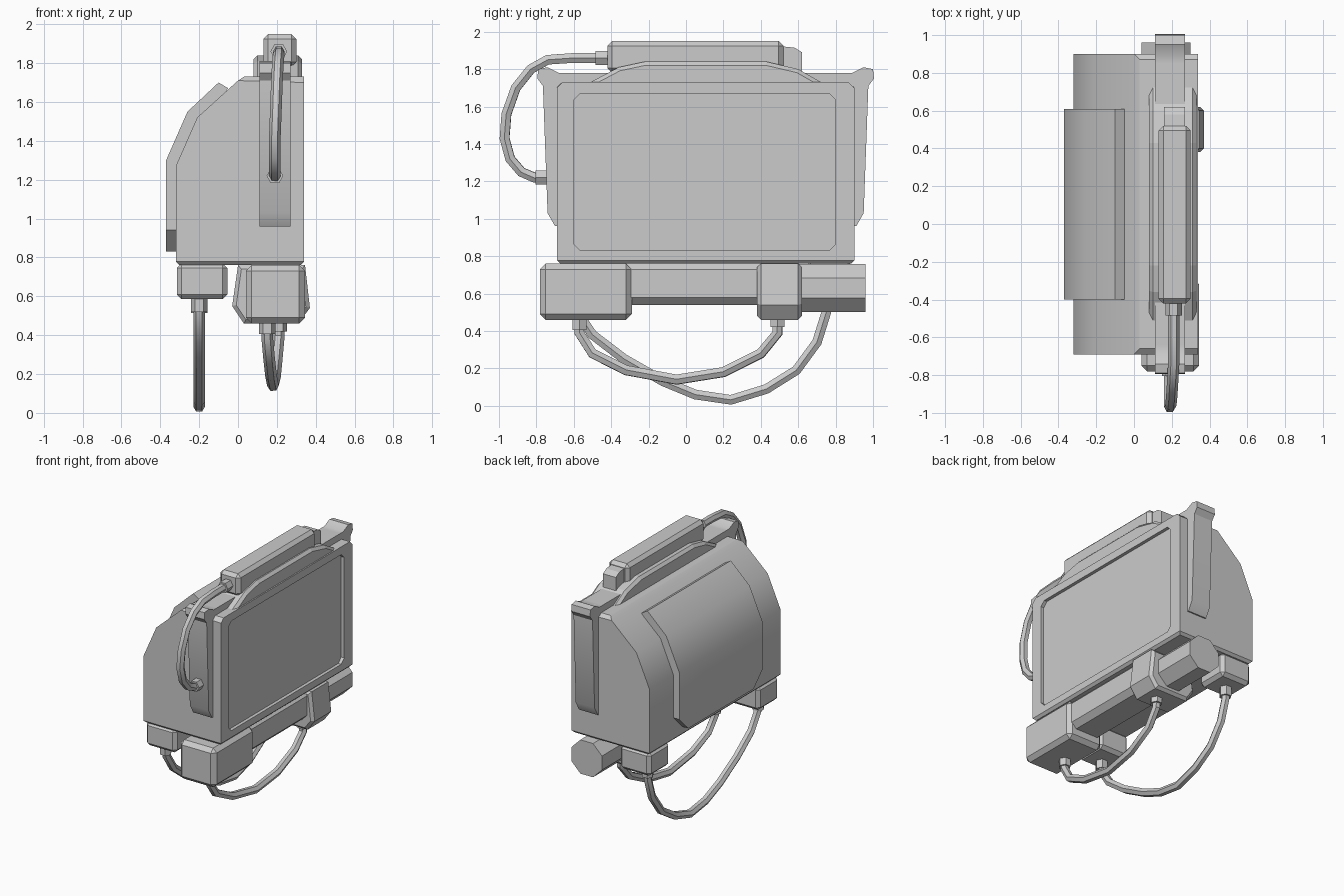
import bpy, bmesh, math
from mathutils import Vector, Matrix

if "Cube" in bpy.data.objects:
    bpy.data.objects.remove(bpy.data.objects["Cube"], do_unlink=True)

grey = bpy.data.materials.new("plain_grey")
grey.use_nodes = True
COLOUR = (0.6, 0.6, 0.6, 1)
grey.diffuse_color = COLOUR
grey.node_tree.nodes["Principled BSDF"].inputs["Base Color"].default_value = COLOUR

MID_Y = 0.105  # centre plane of the casing along y


def finish(name, bm, smooth=None):
    bmesh.ops.recalc_face_normals(bm, faces=bm.faces)
    mesh = bpy.data.meshes.new(name)
    bm.to_mesh(mesh)
    bm.free()
    mesh.materials.append(grey)
    ob = bpy.data.objects.new(name, mesh)
    bpy.context.collection.objects.link(ob)
    if smooth:
        select(ob)
        bpy.ops.object.shade_smooth_by_angle(angle=math.radians(smooth))
    return ob


def select(ob):
    bpy.ops.object.select_all(action='DESELECT')
    ob.select_set(True)
    bpy.context.view_layer.objects.active = ob


def prism(points, axis, lo, hi):
    """Extrude a 2D outline along axis; outline is (x, z) for 'y' and (y, z) for 'x'."""
    bm = bmesh.new()
    place = (lambda p: (p[0], lo, p[1])) if axis == 'y' else (lambda p: (lo, p[0], p[1]))
    face = bm.faces.new([bm.verts.new(place(p)) for p in points])
    new = bmesh.ops.extrude_face_region(bm, geom=[face])["geom"]
    step = Vector((0, hi - lo, 0) if axis == 'y' else (hi - lo, 0, 0))
    bmesh.ops.translate(bm, vec=step, verts=[v for v in new if isinstance(v, bmesh.types.BMVert)])
    bmesh.ops.recalc_face_normals(bm, faces=bm.faces)
    return bm


def chamfer(bm, offset, rule=lambda a, b: True):
    edges = [e for e in bm.edges if rule(e.verts[0].co, e.verts[1].co)]
    bmesh.ops.bevel(bm, geom=edges, offset=offset, segments=1, affect='EDGES')


def block(name, x, y, z, cut=0.0, rule=lambda a, b: True):
    bm = prism([(x[0], z[0]), (x[1], z[0]), (x[1], z[1]), (x[0], z[1])], 'y', *y)
    if cut:
        chamfer(bm, cut, rule)
    return finish(name, bm)


def along(axis):
    return lambda a, b: abs((b - a).normalized()[axis]) > 0.9


def rod(name, start, end, radius, sides):
    a, b = Vector(start), Vector(end)
    turn = (b - a).to_track_quat('Z', 'Y').to_matrix().to_4x4()
    bm = bmesh.new()
    bmesh.ops.create_cone(bm, cap_ends=True, segments=sides, radius1=radius, radius2=radius,
                          depth=(b - a).length,
                          matrix=Matrix.Translation((a + b) / 2) @ turn
                          @ Matrix.Rotation(math.pi / sides, 4, 'Z'))
    return finish(name, bm)


def cable(name, points, radius=0.03):
    curve = bpy.data.curves.new(name, 'CURVE')
    curve.dimensions = '3D'
    curve.bevel_depth = radius
    curve.bevel_resolution = 1
    curve.use_fill_caps = True
    line = curve.splines.new('POLY')
    line.points.add(len(points) - 1)
    for p, co in zip(line.points, points):
        p.co = (*co, 1)
    curve.materials.append(grey)
    ob = bpy.data.objects.new(name, curve)
    bpy.context.collection.objects.link(ob)
    select(ob)
    bpy.ops.object.convert(target='MESH')
    bpy.ops.object.shade_smooth_by_angle(angle=math.radians(35))


# Main casing with a rounded outer side
bm = prism([(-.32, .76), (-.32, 1.27), (-.21, 1.52), (0, 1.71), (.03, 1.73), (.34, 1.73), (.34, .76)],
           'y', -.69, .90)
chamfer(bm, .03, lambda a, b: min(a.z, b.z) > 1.72 and abs(a.x - b.x) > .1)
chamfer(bm, .018, lambda a, b: max(a.z, b.z) < .77)
casing = finish("casing", bm)

# Recessed side panel with clipped corners
bm = prism([(-.60, .83), (.80, .83), (.80, 1.67), (-.60, 1.67)], 'x', .315, .4)
chamfer(bm, .035, along(0))
cutter = finish("panel_cutter", bm)
cutter.hide_render = True
cut = casing.modifiers.new("recess", 'BOOLEAN')
cut.operation = 'DIFFERENCE'
cut.solver = 'EXACT'
cut.object = cutter
select(casing)
bpy.ops.object.modifier_apply(modifier="recess")
bpy.data.objects.remove(cutter, do_unlink=True)
bpy.ops.object.shade_smooth_by_angle(angle=math.radians(30))

# Raised pad following the rounded side
bm = prism([(-.37, .83), (-.37, 1.30), (-.26, 1.55), (-.10, 1.70), (-.05, 1.67),
            (-.18, 1.50), (-.29, 1.26), (-.29, .83)], 'y', -.40, .61)
chamfer(bm, .11, lambda a, b: max(a.z, b.z) < .84 and abs(a.x - b.x) > .05)
finish("curved_pad", bm, 30)

# End brackets and the strap joining them
bracket = [(-.66, .96), (-.70, .96), (-.74, 1.03), (-.765, 1.71), (-.795, 1.75), (-.79, 1.80),
           (-.74, 1.81), (-.68, 1.78), (-.64, 1.78)]
for name, side in (("front_bracket", 1), ("back_bracket", -1)):
    pts = [(MID_Y + side * (y - MID_Y), z) for y, z in bracket]
    finish(name, prism(pts, 'x', .11, .27), 30)
block("top_strap", (.11, .27), (-.67, .88), (1.70, 1.78))

# Top hump
hump = [(-.53, 1.72), (-.36, 1.81), (-.22, 1.84), (.43, 1.84), (.60, 1.80), (.74, 1.72)]
bm = prism(hump, 'x', .08, .33)
chamfer(bm, .02, lambda a, b: abs(a.x - b.x) < .01 and max(a.z, b.z) > 1.75)
finish("top_hump", bm)

# Top unit
block("top_unit", (.13, .30), (-.42, .52), (1.78, 1.95), .025)
finish("top_unit_tail", prism([(.48, 1.78), (.62, 1.78), (.62, 1.89), (.58, 1.915), (.48, 1.925)],
                              'x', .16, .27))

# Underside assembly
block("front_block", (.04, .345), (-.78, -.29), (.46, .76), .03)
block("middle_bar", (.05, .32), (-.32, .42), (.54, .77), .04, along(1))
bm = prism([(0, .76), (-.03, .55), (.03, .46), (.31, .46), (.37, .54), (.345, .76)], 'y', .38, .62)
chamfer(bm, .02, lambda a, b: abs(a.y - b.y) < .01)
finish("back_block", bm)
rod("back_cylinder", (.17, .60, .63), (.17, .96, .63), .14, 8)
for name, y in (("front_foot", (-.68, -.43)), ("back_foot", (.64, .89))):
    block(name, (-.315, -.055), y, (.585, .77), .025)

# Cables with their hexagonal sockets
cable("top_cable", [(.21, -.42, 1.86), (.21, -.60, 1.86), (.21, -.74, 1.85), (.205, -.83, 1.80),
                    (.20, -.91, 1.70), (.195, -.96, 1.56), (.19, -.97, 1.43), (.19, -.94, 1.32),
                    (.19, -.88, 1.25), (.19, -.81, 1.22), (.19, -.73, 1.22)])
cable("near_cable", [(.15, -.57, .48), (.15, -.57, .39), (.16, -.50, .28), (.17, -.32, .19),
                     (.18, -.05, .14), (.19, .20, .18), (.20, .40, .28), (.21, .49, .39), (.21, .49, .48)])
cable("far_cable", [(-.20, -.59, .60), (-.20, -.58, .50), (-.20, -.50, .38), (-.20, -.33, .25),
                    (-.20, -.12, .13), (-.20, .05, .06), (-.20, .24, .032), (-.20, .43, .09),
                    (-.20, .59, .19), (-.20, .70, .34), (-.20, .75, .50), (-.20, .75, .60)])
for name, a, b in (("top_socket", (.21, -.40, 1.86), (.21, -.485, 1.86)),
                   ("bracket_socket", (.19, -.73, 1.22), (.19, -.805, 1.22)),
                   ("front_socket", (.15, -.57, .48), (.15, -.57, .405)),
                   ("back_socket", (.21, .49, .48), (.21, .49, .42)),
                   ("front_foot_socket", (-.20, -.59, .60), (-.20, -.59, .52)),
                   ("back_foot_socket", (-.20, .75, .60), (-.20, .75, .515))):
    rod(name, a, b, .043, 6)
